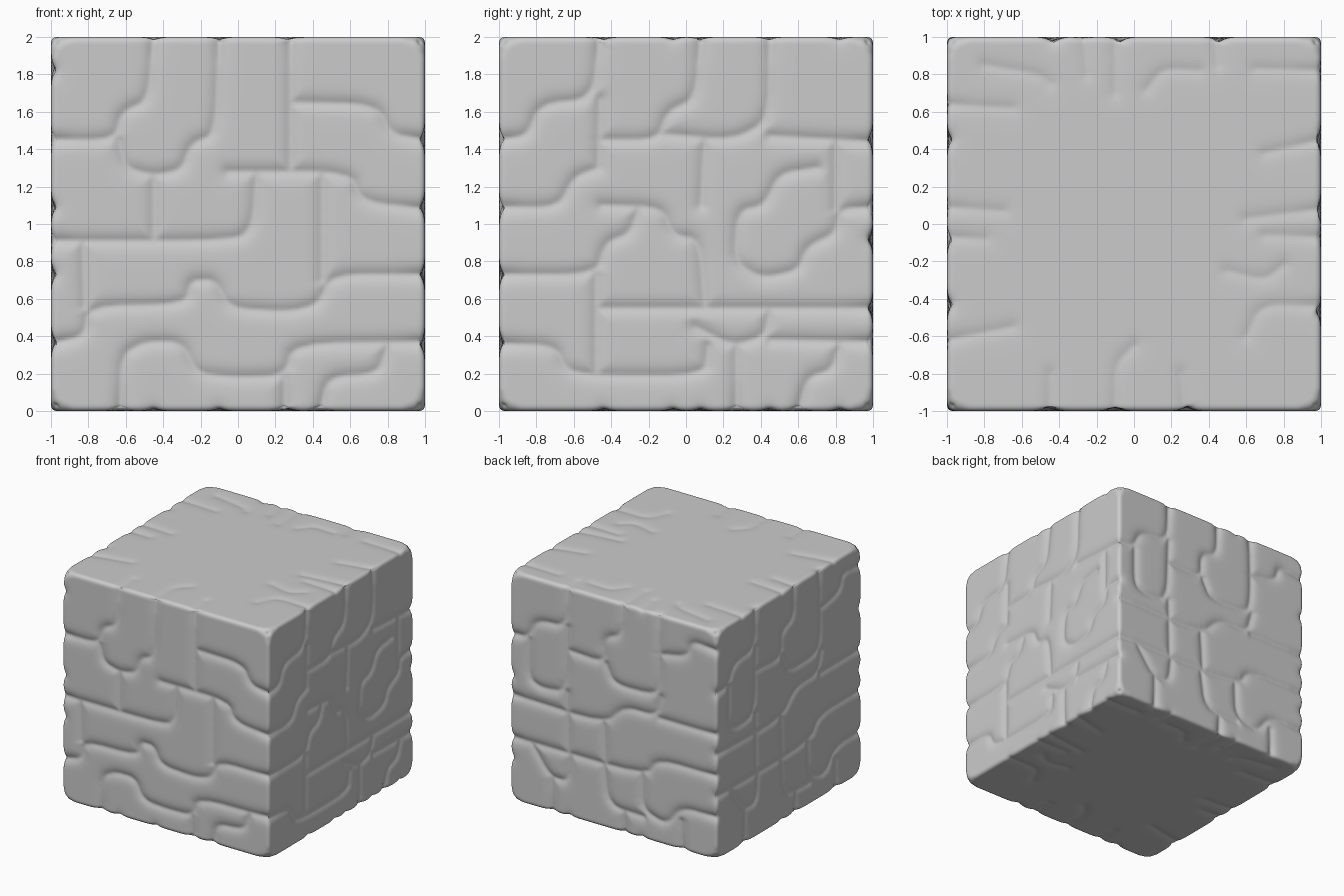
import bpy, bmesh, math
from mathutils import Vector, kdtree

# Joint lines between stones: (across, height) paths on each side
FRONT = [
    [(-1, 1.45), (-.66, 1.45), (-.62, 1.6), (-.48, 1.66), (-.45, 2)],
    [(-.64, 1.45), (-.6, 1.3), (-.45, 1.26), (-.3, 1.29), (-.25, 1.43), (-.12, 1.48), (-.1, 2)],
    [(-.45, 1.26), (-.45, .91)], [(.28, 2), (.28, 1.29)],
    [(.28, 1.65), (.74, 1.64), (.82, 1.48), (1, 1.45)],
    [(-.05, 1.28), (.6, 1.28), (.66, 1.12), (1, 1.08)],
    [(-1, .91), (0, .91), (.08, 1), (.1, 1.27)],
    [(1, .73), (.5, .73), (.43, .57), (.27, .53), (-.05, .55), (-.12, .7), (-.25, .7),
     (-.28, .57), (-.8, .56), (-.82, .4), (-1, .36)],
    [(-.82, .56), (-.83, .91)], [(.45, .7), (.45, 1.28)],
    [(-.63, 0), (-.62, .3), (-.5, .37), (-.3, .37), (-.22, .2), (0, .18), (.25, .19), (.3, .36), (1, .37)],
    [(.25, .19), (.25, 0)], [(.44, 0), (.48, .18), (.75, .2), (.8, .35)],
]
RIGHT = [
    [(-1, 1.45), (-.85, 1.47), (-.78, 1.64), (-.5, 1.67), (-.46, 2)],
    [(-.46, 1.67), (-.47, 1.3)],
    [(-.47, 1.45), (-.15, 1.45), (-.1, 1.6), (.05, 1.67), (.08, 2)],
    [(-.12, 1.48), (.25, 1.45), (.44, 1.55), (.45, 2)], [(.45, 1.47), (1, 1.44)],
    [(-1, 1.09), (-.68, 1.09), (-.6, 1.25), (-.47, 1.3)],
    [(-.45, 1.1), (-.13, 1.09), (-.07, .94), (.07, .92), (.1, .55)],
    [(.08, 1.1), (.1, 1.45)],
    [(-1, .73), (-.48, .73), (-.43, .9), (-.3, .95), (-.25, 1.09)],
    [(.7, 1.3), (.5, 1.27), (.42, 1.1), (.28, 1.07), (.26, .8), (.4, .71), (.6, .75),
     (.65, .88), (.8, .95), (.82, 1.08), (1, 1.09)],
    [(.8, 1.08), (.8, 1.44)], [(-.48, .73), (-.48, .2)], [(-.45, .55), (1, .55)],
    [(.45, .55), (.42, .4), (.25, .35), (.05, .45)],
    [(-1, .36), (-.7, .35), (-.64, .22), (-.5, .19), (.1, .19), (.12, .35)],
    [(.45, .38), (1, .37)], [(.27, .35), (.27, 0)], [(.6, 0), (.65, .18), (.78, .22), (.83, .37)],
]
BACK = [
    [(-1, 1.45), (-.84, 1.46), (-.75, 1.63), (-.47, 1.65), (-.45, 2)],
    [(-.82, 1.45), (-.82, 1.1), (-.7, 1.05), (-.47, 1.08), (-.45, 1.65)],
    [(-.45, 1.45), (-.1, 1.43), (-.1, 1.65), (.07, 1.72), (.08, 2)],
    [(-.08, 1.43), (0, 1.27), (.4, 1.28), (.44, 1.45), (.43, 2)],
    [(.43, 1.65), (.7, 1.7), (.75, 1.85), (1, 1.82)],
    [(-1, .92), (-.1, .9), (.1, 1.1), (.4, 1.1), (.45, 1.28)], [(.44, 1.09), (1, 1.09)],
    [(-.45, 1.08), (-.44, .55)], [(-.1, .9), (-.08, .55)],
    [(-1, .55), (.3, .55), (.42, .73), (1, .73)],
    [(-.8, .55), (-.62, .3), (-.45, .3), (-.42, .55)],
    [(.27, .55), (.28, .25), (.5, .18), (.65, .37), (1, .37)], [(-.6, .3), (-.6, 0)],
    [(-.1, .55), (-.05, .2), (.28, .19)], [(.1, .19), (.1, 0)], [(.65, .25), (.66, 0)],
]
# Short cracks running in from the edges of the top and bottom
CAP = [
    [(-1, .64), (-.65, .62)], [(-1, .09), (-.7, .07)], [(-1, -.07), (-.8, -.08)], [(-1, -.62), (-.65, -.55)],
    [(-.8, .85), (-.5, .8), (-.45, .75)], [(-.27, 1), (-.25, .8)], [(-.1, 1), (-.1, .7)],
    [(.07, .72), (.15, .83), (.35, .82)], [(.43, 1), (.45, .85)], [(.65, .83), (1, .82)],
    [(1, .45), (.7, .38)], [(1, .08), (.6, .03)], [(1, -.07), (.7, -.06)],
    [(1, -.44), (.68, -.43), (.6, -.6)], [(.5, -.25), (.7, -.3), (.8, -.22)],
    [(-.1, -1), (-.1, -.75), (0, -.65)], [(.27, -1), (.25, -.8)], [(-.45, -1), (-.45, -.8)],
]
SIDES = [
    (FRONT, lambda t, z: (t, -1, z - 1), .02), (RIGHT, lambda t, z: (1, t, z - 1), .02),
    (BACK, lambda t, z: (-t, 1, z - 1), .02), (BACK, lambda t, z: (-1, -t, z - 1), .02),
    (CAP, lambda x, y: (x, y, 1), .01), (CAP, lambda x, y: (x, y, -1), .01),
]


def soften(path):
    """Round the bends of a path by cutting its corners."""
    pts = [Vector(p) for p in path]
    for _ in range(2):
        new = [pts[0]]
        for a, b in zip(pts, pts[1:]):
            new += [a.lerp(b, .2), a.lerp(b, .8)]
        pts = new + [pts[-1]]
    return pts


# Sample all joint lines on the block surface
samples = []
for paths, place, depth in SIDES:
    for path in paths:
        pts = soften(path)
        for a, b in zip(pts, pts[1:]):
            n = max(1, math.ceil((b - a).length / .008))
            samples += [(Vector(place(*a.lerp(b, i / n))), depth) for i in range(n + 1)]
tree = kdtree.KDTree(len(samples))
for i, (p, _) in enumerate(samples):
    tree.insert(p, i)
tree.balance()

# Dense block
bm = bmesh.new()
bmesh.ops.create_cube(bm, size=2)
bmesh.ops.subdivide_edges(bm, edges=bm.edges[:], cuts=139, use_grid_fill=True)

# Round the edges and press in the joints
for v in bm.verts:
    c = v.co.copy()
    m = sorted(abs(k) for k in c)
    corner = max(0, (m[0] - .88) / .12)
    r = .03 + .05 * corner
    inner = Vector([max(-1 + r, min(1 - r, k)) for k in c])
    normal = (c - inner).normalized()
    _, i, d = tree.find(c)
    edge = max(0, (m[1] - .85) / .15)
    depth = samples[i][1] * (1 + .5 * edge)
    groove = depth * math.exp(-(d / .035) ** 1.3)
    v.co = inner + normal * (r - groove) + Vector((0, 0, 1))

mesh = bpy.data.meshes.new("stone_block")
bm.to_mesh(mesh)
bm.free()
mesh.shade_smooth()
block = bpy.data.objects.new("stone_block", mesh)
bpy.context.collection.objects.link(block)
